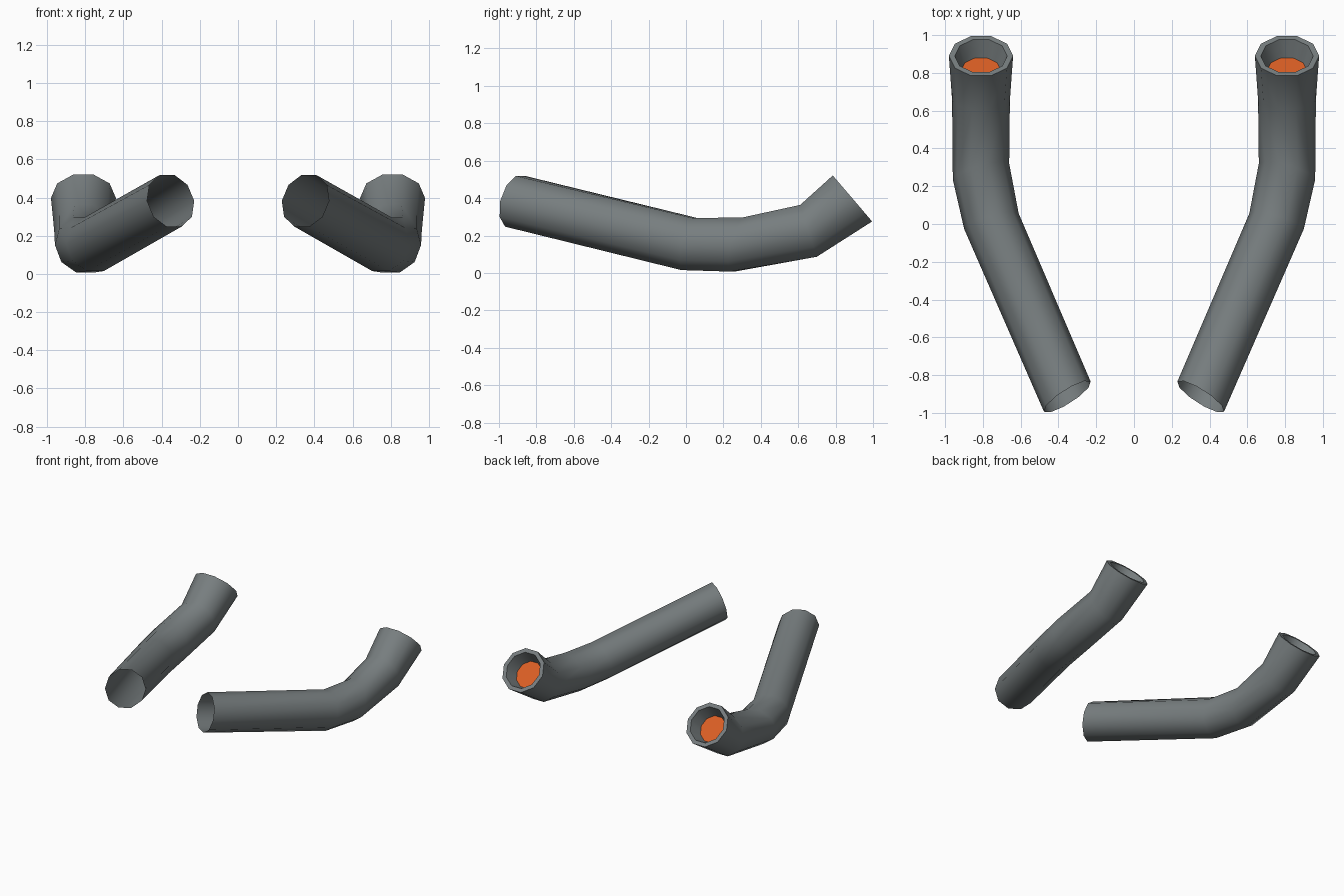
import bpy, bmesh, math
from mathutils import Vector

if "Cube" in bpy.data.objects:
    bpy.data.objects.remove(bpy.data.objects["Cube"])

SIDES = 10


def material(name, colour):
    m = bpy.data.materials.new(name)
    m.diffuse_color = (*colour, 1)
    m.use_nodes = True
    m.node_tree.nodes["Principled BSDF"].inputs["Base Color"].default_value = m.diffuse_color
    return m


grey = material("dark grey metal", (0.185, 0.208, 0.213))
orange = material("orange glow", (0.72, 0.115, 0.018))


def ring(bm, centre, normal, radius):
    """Ten-sided ring facing along normal, with a level side axis."""
    n = Vector(normal).normalized()
    u = n.cross(Vector((0, 0, 1))).normalized()
    v = u.cross(n)
    angles = [2 * math.pi * i / SIDES for i in range(SIDES)]
    return [bm.verts.new(Vector(centre) + radius * (u * math.cos(a) + v * math.sin(a)))
            for a in angles]


def finish(bm, name, mat):
    mesh = bpy.data.meshes.new(name)
    bm.to_mesh(mesh)
    bm.free()
    mesh.materials.append(mat)
    ob = bpy.data.objects.new(name, mesh)
    bpy.context.collection.objects.link(ob)
    bpy.ops.object.select_all(action='DESELECT')
    ob.select_set(True)
    bpy.context.view_layer.objects.active = ob
    bpy.ops.object.shade_smooth_by_angle(angle=math.radians(50))
    # left-hand copy
    ob.modifiers.new("mirror", 'MIRROR')
    return ob


# Mouth axis and the recessed floor inside it
axis = Vector((0, 0.76, 0.65)).normalized()
mouth = Vector((0.81, 0.89, 0.398))
floor_centre = mouth - axis * 0.1
floor_radius = 0.105

# Bent pipe: open front end, path to the mouth, rim, then the tapering inner wall
sections = [
    ((0.353, -0.914, 0.383), (0.60, 0.93, -0.28), 0.147),
    ((0.755, 0.015, 0.155), (0.27, 0.96, -0.20), 0.150),
    ((0.810, 0.278, 0.151), (0.27, 0.96, -0.22), 0.155),
    ((0.810, 0.655, 0.225), (0, 0.95, 0.305), 0.153),
    (mouth, axis, 0.170),
    (mouth, axis, 0.139),
    (floor_centre, axis, floor_radius),
]
bm = bmesh.new()
rings = [ring(bm, *s) for s in sections]
for a, b in zip(rings, rings[1:]):
    for i in range(SIDES):
        j = (i + 1) % SIDES
        bm.faces.new((a[i], b[i], b[j], a[j]))
# make the outer wall face outwards
bm.faces.ensure_lookup_table()
bm.normal_update()
first = bm.faces[0]
if first.normal.dot(first.calc_center_median() - (Vector(sections[0][0]) + Vector(sections[1][0])) / 2) < 0:
    bmesh.ops.reverse_faces(bm, faces=bm.faces[:])
finish(bm, "exhaust_pipe", grey)

# Orange disc closing the mouth
bm = bmesh.new()
disc = bm.faces.new(ring(bm, floor_centre, axis, floor_radius))
disc.normal_update()
if disc.normal.dot(axis) < 0:
    disc.normal_flip()
finish(bm, "glowing_disc", orange)
